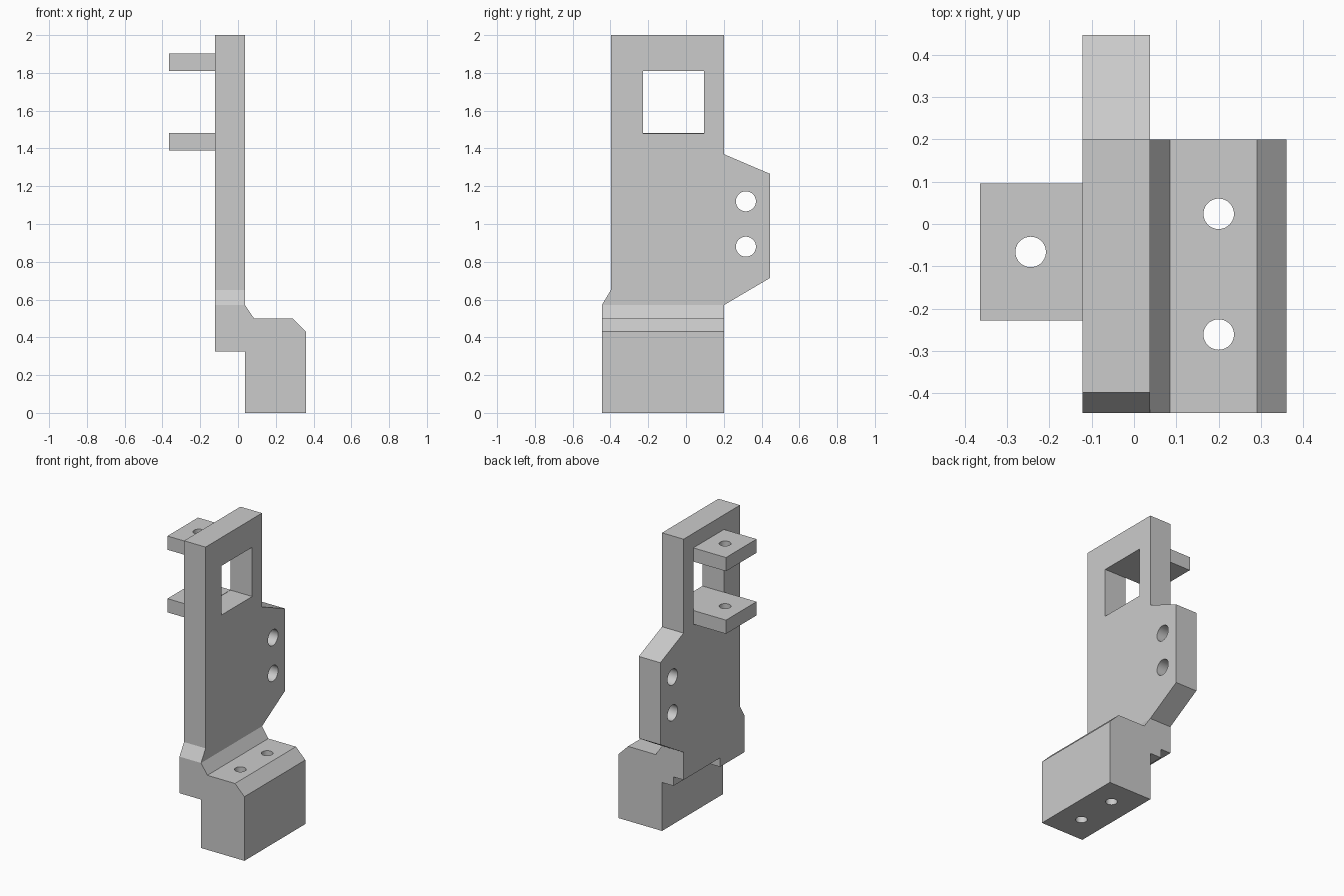
import bpy
import bmesh
from mathutils import Matrix, Vector

cube = bpy.data.objects.get("Cube")
if cube:
    bpy.data.objects.remove(cube, do_unlink=True)

grey = bpy.data.materials.new("plain grey")
grey.use_nodes = True
colour = (0.6, 0.6, 0.6, 1)
grey.diffuse_color = colour
grey.node_tree.nodes["Principled BSDF"].inputs["Base Color"].default_value = colour


def finish(name, bm):
    bmesh.ops.recalc_face_normals(bm, faces=bm.faces)
    mesh = bpy.data.meshes.new(name)
    bm.to_mesh(mesh)
    bm.free()
    mesh.materials.append(grey)
    obj = bpy.data.objects.new(name, mesh)
    bpy.context.collection.objects.link(obj)
    return obj


def prism(name, points, travel):
    """Extrude a flat outline along a vector."""
    bm = bmesh.new()
    face = bm.faces.new([bm.verts.new(p) for p in points])
    new = bmesh.ops.extrude_face_region(bm, geom=[face], use_keep_orig=True)
    moved = [g for g in new["geom"] if isinstance(g, bmesh.types.BMVert)]
    bmesh.ops.translate(bm, verts=moved, vec=travel)
    return finish(name, bm)


def box(name, low, high):
    x, y, z = low
    X, Y, Z = high
    return prism(name, [(x, y, z), (X, y, z), (X, Y, z), (x, Y, z)], (0, 0, Z - z))


def rod(centre, radius, length, axis):
    bm = bmesh.new()
    turn = Vector((0, 0, 1)).rotation_difference(Vector(axis)).to_matrix().to_4x4()
    bmesh.ops.create_cone(bm, cap_ends=True, segments=40, radius1=radius,
                          radius2=radius, depth=length,
                          matrix=Matrix.Translation(centre) @ turn)
    return finish("hole_cutter", bm)


def cut(obj, cutters):
    """Subtract each cutter from the part, then discard it."""
    for cutter in cutters:
        cutter.hide_render = True
        mod = obj.modifiers.new("cut", "BOOLEAN")
        mod.operation, mod.solver, mod.object = "DIFFERENCE", "EXACT", cutter
        bpy.ops.object.select_all(action="DESELECT")
        bpy.context.view_layer.objects.active = obj
        obj.select_set(True)
        bpy.ops.object.modifier_apply(modifier=mod.name)
        bpy.data.objects.remove(cutter, do_unlink=True)
    bpy.ops.object.shade_smooth_by_angle()


# Upright plate with window, side ear holes and a slot under its outer edge
left, right = -0.122, 0.038
front, back = -0.446, 0.2
outline = [(front, 0.325), (back, 0.325), (back, 0.57), (0.446, 0.715),
           (0.446, 1.265), (back, 1.37), (back, 2), (-0.398, 2),
           (-0.398, 0.65), (front, 0.57)]
plate = prism("upright_plate", [(left, y, z) for y, z in outline], (right - left, 0, 0))
window = box("window_cutter", (-0.3, -0.228, 1.48), (0.3, 0.096, 1.81))
slot = box("slot_cutter", (-0.3, -0.187, 0.2), (-0.047, 0.3, 0.385))
ear_holes = [rod((0, 0.317, z), 0.053, 1, (1, 0, 0)) for z in (0.88, 1.12)]
cut(plate, [window, slot] + ear_holes)

# Foot block with bevelled top and two vertical bolt holes
profile = [(right, 0), (0.36, 0), (0.36, 0.43), (0.29, 0.5), (0.085, 0.5), (right, 0.57)]
foot = prism("foot_block", [(x, front, z) for x, z in profile], (0, back - front, 0))
cut(foot, [rod((0.2, y, 0.3), 0.036, 2, (0, 0, 1)) for y in (-0.261, 0.024)])

# Pair of drilled tabs above and below the window
for name, z in (("lower_tab", 1.39), ("upper_tab", 1.81)):
    tab = box(name, (-0.364, -0.228, z), (left, 0.096, z + 0.092))
    cut(tab, [rod((-0.244, -0.066, z), 0.036, 1, (0, 0, 1))])
